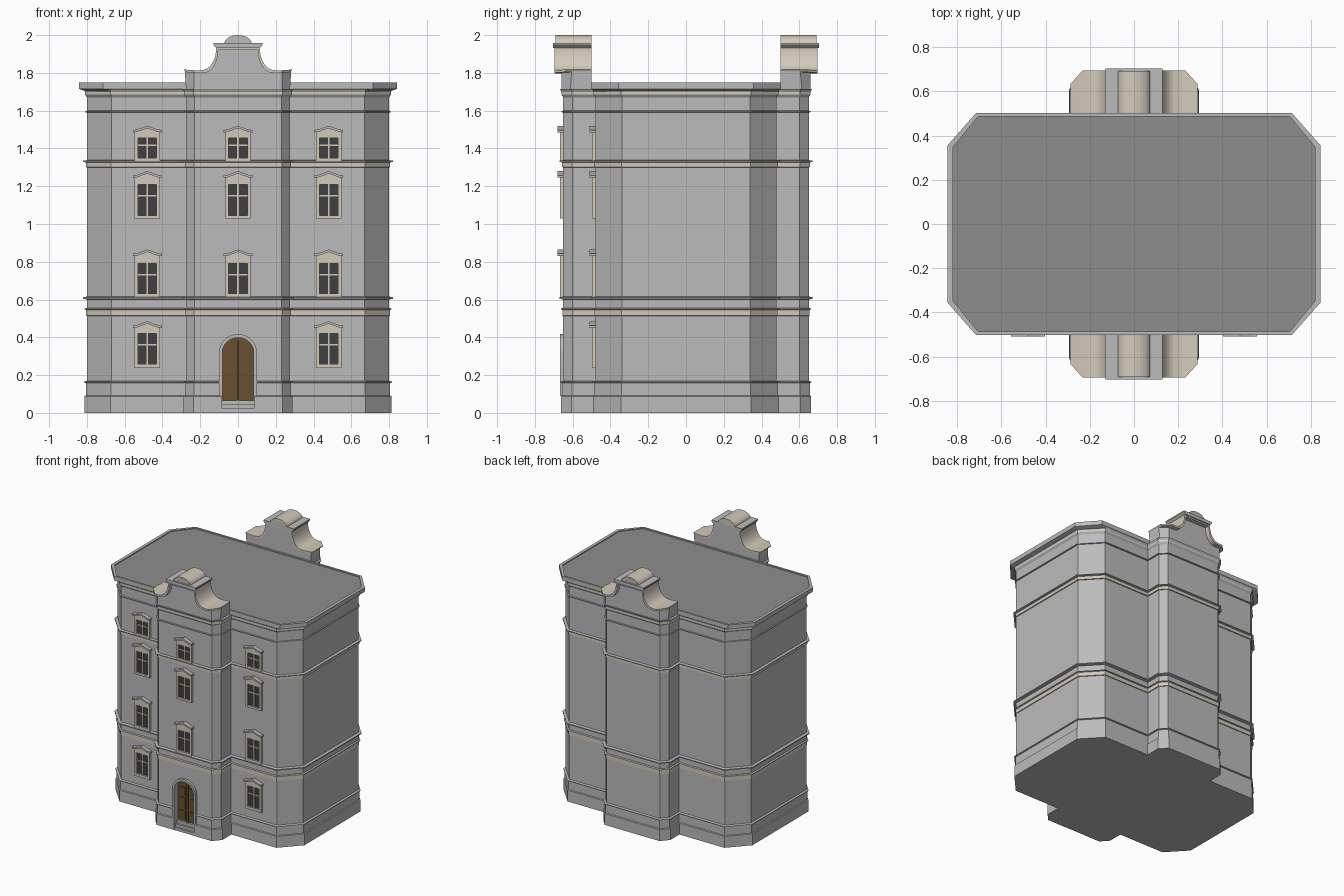
import bpy, bmesh, math
from mathutils import Vector

if "Cube" in bpy.data.objects:
    bpy.data.objects.remove(bpy.data.objects["Cube"])


def material(name, rgb):
    m = bpy.data.materials.new(name)
    m.diffuse_color = (*rgb, 1)
    m.use_nodes = True
    m.node_tree.nodes["Principled BSDF"].inputs["Base Color"].default_value = m.diffuse_color
    return m


GREY = material("grey", (0.5, 0.5, 0.5))
BEIGE = material("beige", (0.66, 0.59, 0.50))
DARK = material("dark_glass", (0.05, 0.05, 0.05))
ROOF = material("roof_grey", (0.27, 0.27, 0.27))
BROWN = material("brown_wood", (0.14, 0.08, 0.03))


def finish(name, bm, *mats):
    bmesh.ops.recalc_face_normals(bm, faces=bm.faces)
    me = bpy.data.meshes.new(name)
    bm.to_mesh(me)
    bm.free()
    for m in mats:
        me.materials.append(m)
    ob = bpy.data.objects.new(name, me)
    bpy.context.collection.objects.link(ob)
    return ob


def add_prism(bm, profile, y0, y1):
    a = [bm.verts.new((x, y0, z)) for x, z in profile]
    b = [bm.verts.new((x, y1, z)) for x, z in profile]
    n = len(a)
    for i in range(n):
        j = (i + 1) % n
        bm.faces.new((a[i], a[j], b[j], b[i]))
    bm.faces.new(a[::-1])
    bm.faces.new(b)


def prisms(name, items, mat):
    bm = bmesh.new()
    for profile, y0, y1 in items:
        add_prism(bm, profile, y0, y1)
    return finish(name, bm, mat)


def rect(x0, x1, z0, z1):
    return [(x0, z0), (x1, z0), (x1, z1), (x0, z1)]


def full_outline(quarter):
    half = quarter + [(-x, y) for x, y in reversed(quarter)]
    return half + [(-x, -y) for x, y in half]


def offset(poly, d):
    pts = [Vector(p) for p in poly]
    out = []
    for i, p in enumerate(pts):
        e0 = (p - pts[i - 1]).normalized()
        e1 = (pts[(i + 1) % len(pts)] - p).normalized()
        n0, n1 = Vector((e0.y, -e0.x)), Vector((e1.y, -e1.x))
        out.append(p + (n0 + n1) * (d / (1 + n0.dot(n1))))
    return out


def loft(name, rings, mats, slots={}, cap=0):
    """Stack horizontal outlines (points, z) into a closed solid."""
    bm = bmesh.new()
    vr = [[bm.verts.new((p[0], p[1], z)) for p in pts] for pts, z in rings]
    for k in range(len(vr) - 1):
        a, b = vr[k], vr[k + 1]
        for i in range(len(a)):
            j = (i + 1) % len(a)
            bm.faces.new((a[i], a[j], b[j], b[i])).material_index = slots.get(k, 0)
    bm.faces.new(vr[0][::-1])
    bm.faces.new(vr[-1]).material_index = cap
    return finish(name, bm, *mats)


# Walls: the footprint follows a vertical profile of plinth, bands and cornice
plan = full_outline([(0.80, 0.34), (0.67, 0.48), (0.275, 0.48), (0.275, 0.60), (0.23, 0.65)])
section = [(.013, 0), (.013, .088), (.006, .092), (.006, .157), (.014, .16), (.014, .165),
           (0, .17), (0, .513), (.005, .515), (.005, .545), (.012, .548), (.012, .553),
           (0, .556), (0, .6), (.02, .604), (.02, .612), (0, .616), (0, 1.30),
           (.006, 1.302), (.006, 1.326), (.02, 1.329), (.02, 1.335), (0, 1.338), (0, 1.59),
           (.008, 1.592), (.008, 1.598), (0, 1.60), (0, 1.67), (.01, 1.685), (.01, 1.70),
           (.018, 1.715)]
walls = loft("walls", [(offset(plan, d), z) for d, z in section], (GREY, BEIGE),
             {8: 1, 18: 1, 28: 1})

# Flat roof slab with thin rim
slab = [full_outline([(x, y), (cx, cy)]) for x, y, cx, cy in
        [(0.81, 0.345, 0.68, 0.487), (0.843, 0.357, 0.715, 0.502), (0.82, 0.347, 0.705, 0.487)]]
loft("roof", [(slab[0], 1.705), (slab[1], 1.715), (slab[1], 1.748), (slab[2], 1.748),
              (slab[2], 1.741)], (GREY, ROOF), cap=1)


# Arched doorway cut into the front bay
def arch(w, z0, spring, rise, n=16):
    return [(w, z0)] + [(w * math.cos(math.pi * i / n), spring + rise * math.sin(math.pi * i / n))
                        for i in range(n + 1)] + [(-w, z0)]


cutter = prisms("doorway_cutter", [(arch(.085, -.05, .32, .08), -.75, -.595)], GREY)
cutter.hide_render = True
cut = walls.modifiers.new("doorway", 'BOOLEAN')
cut.operation, cut.solver, cut.object = 'DIFFERENCE', 'EXACT', cutter
bpy.context.view_layer.objects.active = walls
bpy.ops.object.modifier_apply(modifier=cut.name)
bpy.data.objects.remove(cutter)

prisms("door_surround", [(arch(.10, .09, .32, .098) + arch(.083, .09, .32, .078)[::-1],
                          -.668, -.64)], GREY)
prisms("door", [(arch(.085, .06, .32, .08), -.615, -.595)], BROWN)
prisms("door_panels", [(rect(s * .045 - .024, s * .045 + .024, a, b), -.621, -.61)
                       for s in (-1, 1) for a, b in ((.085, .15), (.165, .25), (.265, .33))]
       + [(rect(-.006, .006, .066, .38), -.626, -.61)], BROWN)
prisms("door_steps", [(rect(-.086, .086, .022 * i, .022 * (i + 1)), -.662 + .015 * i, -.594)
                      for i in range(3)], GREY)

# Windows: (frame bottom, glass bottom, glass top, pediment peak) per floor
floors = [(.238, .258, .42, .485), (.612, .632, .79, .865),
          (1.03, 1.045, 1.21, 1.28), (1.335, 1.35, 1.455, 1.52)]
frames, glass, hoods = [], [], []
for f, (base, g0, g1, peak) in enumerate(floors):
    for x in (-.48, 0, .48):
        if f == 0 and x == 0:
            continue
        y = -.65 if x == 0 else -.48
        mid = g0 + (g1 - g0) * .63
        for s in (-1, 1):
            frames.append((rect(x + s * .058 - .009, x + s * .058 + .009, base, g1), y - .017, y + .01))
        frames.append((rect(x - .049, x + .049, base, g0), y - .017, y + .01))
        frames.append(([(x - .067, g1), (x + .067, g1), (x + .067, peak - .03),
                        (x, peak - .008), (x - .067, peak - .03)], y - .017, y + .01))
        frames.append((rect(x - .004, x + .004, g0, g1), y - .01, y + .01))
        frames.append((rect(x - .049, x + .049, mid - .004, mid + .004), y - .009, y + .01))
        glass.append((rect(x - .05, x + .05, g0 - .001, g1 + .001), y - .004, y + .01))
        top = [(-.077, -.022), (-.055, -.02), (0, 0), (.055, -.02), (.077, -.022)]
        hoods.append(([(x + a, peak + b) for a, b in top]
                      + [(x + a, peak + b - .013) for a, b in top[::-1]], y - .03, y + .01))
prisms("window_frames", frames, BEIGE)
prisms("window_glass", glass, DARK)
prisms("window_hoods", hoods, GREY)

# Curved gables over the bays, mirrored to the back
side = [(.288, 1.818), (.21, 1.812)]
for i in range(9):
    t = math.radians(90 * i / 8)
    side.append((.19 - .075 * math.sin(t), 1.935 - .12 * math.cos(t)))
curve = side + [(-x, z) for x, z in side[::-1]]


def lower(d, inset):
    return [(math.copysign(abs(x) - inset, x), z - d) for x, z in curve]


def gable_part(name, profile, y0, mat, shift=None):
    bm = bmesh.new()
    add_prism(bm, profile, y0, -.50)
    if shift is not None:  # chamfer the two front corners like the bay below
        for s in (-1, 1):
            no = Vector((s * .055, 0, 0)) + Vector((0, -.05, 0))
            bmesh.ops.bisect_plane(bm, geom=bm.verts[:] + bm.edges[:] + bm.faces[:],
                                   plane_co=(s * .232, -.65 - shift, 0), plane_no=no,
                                   clear_outer=True)
            bmesh.ops.holes_fill(bm, edges=[e for e in bm.edges if e.is_boundary], sides=0)
    ob = finish(name, bm, mat)
    m = ob.modifiers.new("back_copy", 'MIRROR')
    m.use_axis = (False, True, False)
    return ob


gable_part("gable_body", [(.275, 1.71)] + lower(.006, .006) + [(-.275, 1.71)], -.66, GREY, .01)
gable_part("gable_coping", curve + lower(.014, .010)[::-1], -.695, BEIGE, .045)
gable_part("gable_cap", [(-.115, 1.932), (.115, 1.932), (.13, 1.948), (.13, 1.958),
                         (-.13, 1.958), (-.13, 1.948)], -.703, GREY)
crown = gable_part("gable_crown", [(.073 * math.cos(math.pi * i / 16),
                                    1.953 + .047 * math.sin(math.pi * i / 16))
                                   for i in range(17)], -.69, BEIGE)
gable_part("gable_crown_face", [(.07 * math.cos(math.pi * i / 16),
                                 1.953 + .044 * math.sin(math.pi * i / 16))
                                for i in range(17)], -.692, GREY)
